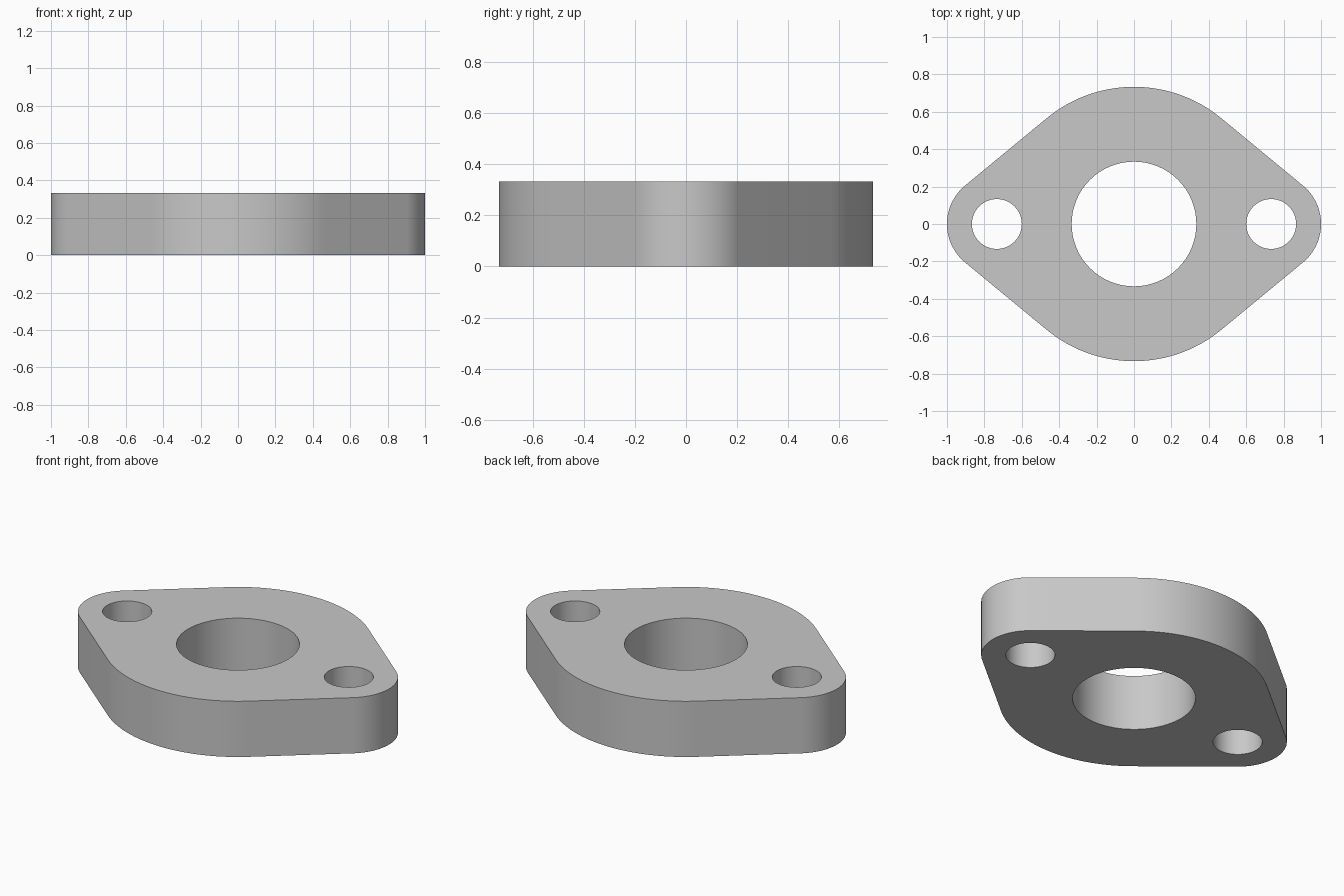
import bpy, bmesh, math

cube = bpy.data.objects.get("Cube")
if cube:
    bpy.data.objects.remove(cube, do_unlink=True)

UNIT = 1 / 15
HUB_R, HUB_HOLE = 11 * UNIT, 5 * UNIT
EAR_X, EAR_R, EAR_HOLE = 11 * UNIT, 4 * UNIT, 2 * UNIT
THICK = 5 * UNIT


def arc(cx, radius, start, end, steps):
    """Points along an arc centred on the x axis."""
    angles = [start + (end - start) * i / steps for i in range(steps + 1)]
    return [(cx + radius * math.cos(a), radius * math.sin(a)) for a in angles]


def add_loop(bm, points):
    verts = [bm.verts.new((x, y, 0)) for x, y in points]
    for i, v in enumerate(verts):
        bm.edges.new((v, verts[(i + 1) % len(verts)]))


# Outline: hub and ear arcs joined by common tangents
t = math.acos((HUB_R - EAR_R) / EAR_X)
outline = (arc(EAR_X, EAR_R, -t, t, 32)
           + arc(0, HUB_R, t, math.pi - t, 40)
           + arc(-EAR_X, EAR_R, math.pi - t, math.pi + t, 32)
           + arc(0, HUB_R, math.pi + t, 2 * math.pi - t, 40))

bm = bmesh.new()
add_loop(bm, outline)

# Bore and the two bolt holes
for cx, radius in ((0, HUB_HOLE), (EAR_X, EAR_HOLE), (-EAR_X, EAR_HOLE)):
    add_loop(bm, arc(cx, radius, 0, 2 * math.pi, 64)[:-1])

# Fill the flat profile and extrude it to full thickness
bmesh.ops.triangle_fill(bm, edges=bm.edges[:], use_beauty=True)
top = bmesh.ops.extrude_face_region(bm, geom=bm.faces[:], use_keep_orig=True)
bmesh.ops.translate(bm, vec=(0, 0, THICK),
                    verts=[g for g in top["geom"] if isinstance(g, bmesh.types.BMVert)])
bmesh.ops.recalc_face_normals(bm, faces=bm.faces[:])

mesh = bpy.data.meshes.new("flange_plate")
bm.to_mesh(mesh)
bm.free()
plate = bpy.data.objects.new("flange_plate", mesh)
bpy.context.collection.objects.link(plate)

# Plain grey material
grey = bpy.data.materials.new("light_grey")
grey.use_nodes = True
colour = (0.58, 0.58, 0.58, 1)
grey.diffuse_color = colour
grey.node_tree.nodes["Principled BSDF"].inputs["Base Color"].default_value = colour
mesh.materials.append(grey)

# Smooth round walls with crisp rims
bpy.ops.object.select_all(action="DESELECT")
plate.select_set(True)
bpy.context.view_layer.objects.active = plate
bpy.ops.object.shade_smooth_by_angle(angle=math.radians(30))
